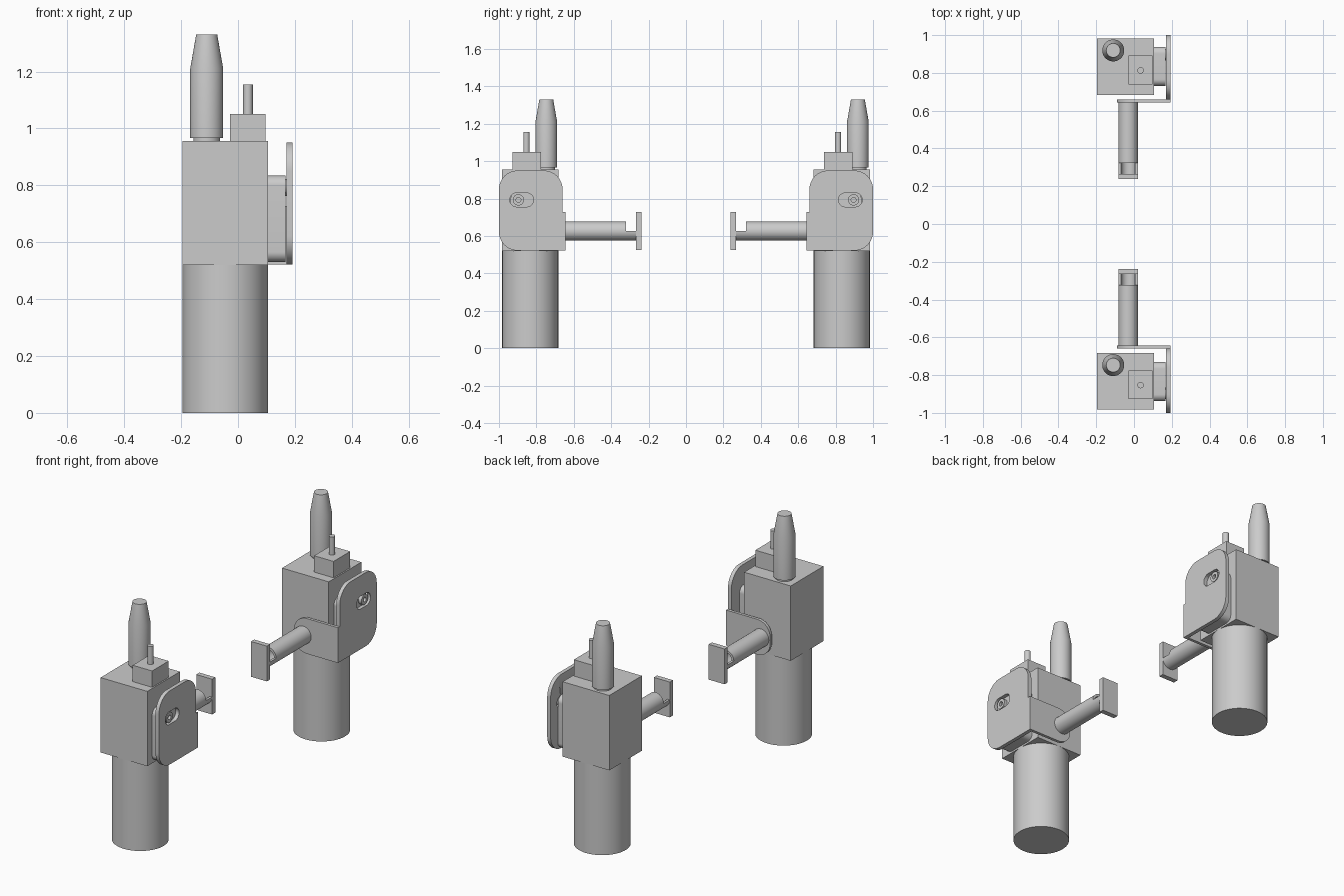
import bpy, bmesh
from math import cos, sin, pi, radians
from mathutils import Vector

if "Cube" in bpy.data.objects:
    bpy.data.objects.remove(bpy.data.objects["Cube"])

# local (u, v, w) -> world, w runs along the named axis
MAP = {"Z": lambda u, v, w: (u, v, w),
       "Y": lambda u, v, w: (u, w, v),
       "X": lambda u, v, w: (w, u, v)}


def finish(name, bm, axis, offset, side):
    for v in bm.verts:
        p = Vector(MAP[axis](*v.co)) + Vector(offset)
        v.co = (p.x, p.y * side, p.z)
    bmesh.ops.recalc_face_normals(bm, faces=bm.faces)
    me = bpy.data.meshes.new(name)
    bm.to_mesh(me)
    bm.free()
    ob = bpy.data.objects.new(name, me)
    bpy.context.collection.objects.link(ob)
    bpy.ops.object.select_all(action='DESELECT')
    ob.select_set(True)
    bpy.context.view_layer.objects.active = ob
    bpy.ops.object.shade_smooth_by_angle(angle=radians(30))
    return ob


def lathe(name, profile, axis, offset, side=1, steps=48):
    """Spin (radius, height) points around an axis."""
    bm = bmesh.new()
    vs = [bm.verts.new((r, 0, h)) for r, h in profile]
    es = [bm.edges.new(p) for p in zip(vs, vs[1:])]
    bmesh.ops.spin(bm, geom=vs + es, cent=(0, 0, 0), axis=(0, 0, 1),
                   angle=2 * pi, steps=steps)
    bmesh.ops.remove_doubles(bm, verts=bm.verts, dist=1e-5)
    return finish(name, bm, axis, offset, side)


def prism(name, pts, lo, hi, axis, side=1):
    """Extrude an outline of (u, v) points from lo to hi along an axis."""
    bm = bmesh.new()
    f = bm.faces.new([bm.verts.new((u, v, lo)) for u, v in pts])
    ext = bmesh.ops.extrude_face_region(bm, geom=[f])["geom"]
    for v in ext:
        if isinstance(v, bmesh.types.BMVert):
            v.co.z = hi
    return finish(name, bm, axis, (0, 0, 0), side)


def arc(cu, cv, r, a0, a1, n=12):
    return [(cu + r * cos(radians(a0 + (a1 - a0) * i / n)),
             cv + r * sin(radians(a0 + (a1 - a0) * i / n))) for i in range(n + 1)]


def rect(u0, u1, v0, v1, r=0):
    if not r:
        return [(u0, v0), (u1, v0), (u1, v1), (u0, v1)]
    return (arc(u0 + r, v0 + r, r, 180, 270) + arc(u1 - r, v0 + r, r, 270, 360)
            + arc(u1 - r, v1 - r, r, 0, 90) + arc(u0 + r, v1 - r, r, 90, 180))


def sensor(tag, side):
    n = lambda part: part + "_" + tag
    yc = side * 0.833

    # body: round barrel below a square head
    lathe(n("barrel"), [(0, 0), (.15, 0), (.15, .522), (0, .522)], "Z", (-.045, yc, 0), steps=64)
    prism(n("head"), rect(-.195, .105, yc - .15, yc + .15), .52, .955, "Z")

    # cable plug and indicator: same direction on both units
    lathe(n("cable_plug"), [(0, .95), (.047, .95), (.047, .967), (.058, .967), (.058, 1.21),
                            (.037, 1.33), (0, 1.33)], "Z", (-.11, yc + .086, 0))
    prism(n("top_block"), rect(-.028, .097, yc - .094, yc + .058), .955, 1.05, "Z")
    lathe(n("pin"), [(0, 1.05), (.017, 1.05), (.017, 1.155), (0, 1.155)],
          "Z", (.035, yc - .02, 0), steps=24)

    # spacer between head and bracket
    prism(n("spacer"), rect(.73, .938, .53, .834, .036), .105, .167, "X", side)

    # side plate with a slot
    outline = (arc(.9, .622, .1, 270, 360) + arc(.9, .85, .1, 0, 90)
               + arc(.76, .85, .1, 90, 180) + [(.66, .727), (.643, .727), (.643, .522)])
    plate = prism(n("side_plate"), outline, .17, .192, "X", side)
    cutter = prism(n("slot_cutter"), rect(.815, .942, .756, .83, .0369), .1, .3, "X", side)
    cutter.hide_render = True
    mod = plate.modifiers.new("slot", 'BOOLEAN')
    mod.object = cutter
    mod.solver = 'EXACT'
    bpy.context.view_layer.objects.active = plate
    bpy.ops.object.modifier_apply(modifier=mod.name)
    bpy.data.objects.remove(cutter)

    # screw in the slot, with a socket
    lathe(n("screw"), [(0, .16), (.03, .16), (.03, .187), (.013, .187), (.013, .172), (0, .172)],
          "X", (0, .896, .793), side, 24)

    # flange bent inward from the side plate
    flange = ([(.18, .522), (.18, .727)] + arc(-.008, .645, .082, 90, 180)
              + arc(-.008, .604, .082, 180, 270))
    prism(n("flange"), flange, .643, .66, "Y", side)

    # hollow arm, open half pipe and end plate
    lathe(n("arm_tube"), [(0, .65), (.051, .65), (.051, .322), (.037, .322), (.037, .64), (0, .64)],
          "Y", (-.031, 0, .626), side)
    half = arc(-.031, .626, .051, 180, 360, 24) + arc(-.031, .626, .037, 360, 180, 24)
    prism(n("half_pipe"), half, .26, .322, "Y", side)
    prism(n("end_plate"), rect(-.082, .02, .524, .729), .237, .266, "Y", side)


sensor("front", -1)
sensor("back", 1)
